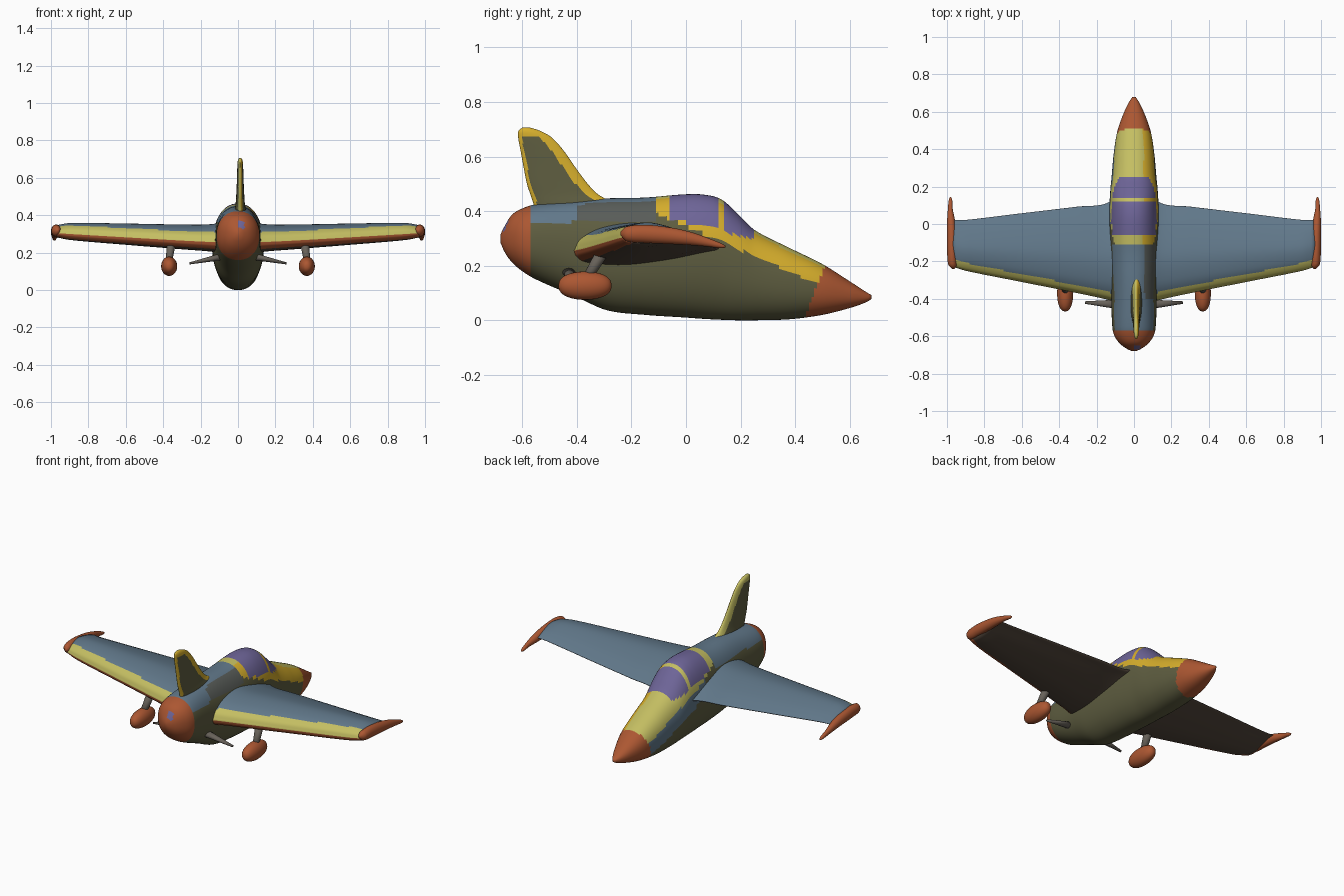
import bpy, bmesh, math
from mathutils import Vector

if "Cube" in bpy.data.objects:
    bpy.data.objects.remove(bpy.data.objects["Cube"])

# Palette (screen values converted to linear)
def lin(v):
    v /= 255
    return v / 12.92 if v < 0.04045 else ((v + 0.055) / 1.055) ** 2.4

PALETTE = [("steel blue", (97, 120, 138)), ("olive", (94, 93, 64)),
           ("pale yellow", (196, 190, 98)), ("gold", (214, 174, 44)),
           ("rust orange", (172, 87, 50)), ("violet glass", (110, 101, 152)),
           ("dark umber", (84, 72, 61)), ("warm grey", (104, 98, 90)),
           ("slate", (88, 92, 88))]
MATS = []
for label, rgb in PALETTE:
    m = bpy.data.materials.new(label)
    m.diffuse_color = (*[lin(c) for c in rgb], 1)
    m.use_nodes = True
    m.node_tree.nodes["Principled BSDF"].inputs["Base Color"].default_value = m.diffuse_color
    MATS.append(m)
BLUE, OLIVE, PALE, GOLD, ORANGE, GLASS, UMBER, GREY, SLATE = range(9)


def curve(points, t):
    """Smooth interpolation through rows (t, a, b, ...)."""
    n = len(points)
    i = 0
    while i < n - 2 and t > points[i + 1][0]:
        i += 1
    p, q = points[i], points[i + 1]
    o, r = points[max(i - 1, 0)], points[min(i + 2, n - 1)]
    h = q[0] - p[0]
    u = min(max((t - p[0]) / h, 0), 1)
    out = []
    for k in range(1, len(p)):
        m0 = (q[k] - o[k]) / (q[0] - o[0]) * h
        m1 = (r[k] - p[k]) / (r[0] - p[0]) * h
        out.append((2*u**3 - 3*u*u + 1) * p[k] + (u**3 - 2*u*u + u) * m0
                   + (3*u*u - 2*u**3) * q[k] + (u**3 - u*u) * m1)
    return out


def loft(name, rings, rule):
    """Skin closed rings, cap both ends, colour faces by rule(centre, normal)."""
    bm = bmesh.new()
    rows = [[bm.verts.new(p) for p in ring] for ring in rings]
    n = len(rows[0])
    for a, b in zip(rows, rows[1:]):
        for j in range(n):
            bm.faces.new((a[j], a[(j + 1) % n], b[(j + 1) % n], b[j]))
    bm.faces.new(rows[0])
    bm.faces.new(rows[-1])
    bmesh.ops.recalc_face_normals(bm, faces=bm.faces)
    bm.normal_update()
    me = bpy.data.meshes.new(name)
    for m in MATS:
        me.materials.append(m)
    for f in bm.faces:
        f.material_index = rule(f.calc_center_median(), f.normal)
        f.smooth = True
    bm.to_mesh(me)
    bm.free()
    ob = bpy.data.objects.new(name, me)
    bpy.context.collection.objects.link(ob)
    return ob


def oval(x, y, z, rx, rz, n=48, power=2.0):
    ring = []
    for j in range(n):
        a = 2 * math.pi * j / n
        c, s = math.cos(a), math.sin(a)
        ring.append(Vector((x + rx * math.copysign(abs(c) ** (2 / power), c), y,
                            z + rz * math.copysign(abs(s) ** (2 / power), s))))
    return ring


def rod(name, a, b, ra, rb, colour, flat=1.0):
    a, b = Vector(a), Vector(b)
    d = (b - a).normalized()
    u = d.cross(Vector((0, 1, 0))).normalized()
    v = d.cross(u)
    ang = [2 * math.pi * j / 16 for j in range(16)]
    rings = [[p + u * r * flat * math.cos(t) + v * r * math.sin(t) for t in ang]
             for p, r in ((a, ra), (a.lerp(b, 0.5), (ra + rb) / 2), (b, rb))]
    return loft(name, rings, lambda c, n: colour)


# Fuselage: y, bottom z, top z, half width
BODY = [(-0.68, 0.285, 0.315, 0.012), (-0.665, 0.25, 0.345, 0.042), (-0.64, 0.215, 0.385, 0.075),
        (-0.60, 0.18, 0.41, 0.104), (-0.55, 0.15, 0.425, 0.116), (-0.4, 0.085, 0.44, 0.122),
        (-0.29, 0.037, 0.447, 0.13), (-0.15, 0.02, 0.45, 0.137), (0.0, 0.01, 0.462, 0.137),
        (0.07, 0.005, 0.46, 0.134), (0.13, 0.002, 0.443, 0.13), (0.19, 0.0, 0.39, 0.126),
        (0.25, 0.0, 0.332, 0.12), (0.38, 0.004, 0.265, 0.108), (0.5, 0.02, 0.206, 0.088),
        (0.6, 0.045, 0.143, 0.052), (0.66, 0.066, 0.104, 0.022), (0.68, 0.078, 0.092, 0.008)]


def body_rule(c, n):
    x, y, z = c
    if y < -0.57:
        return GLASS if y < -0.62 and 0 < x < 0.035 and 0.33 < z < 0.365 else ORANGE
    if y > 0.43 + 0.4 * z:
        return ORANGE
    edge = 0.345 - 0.44 * y
    if y > -0.11 and z > edge:
        pane = z > 0.36 - 0.25 * y
        if pane and (-0.06 < y < 0.115 or 0.14 < y < 0.25):
            return GLASS
        return GOLD if n.x > 0.45 else PALE
    if y <= -0.11 and z > 0.36:
        return SLATE if n.x > 0.55 and y > -0.4 else BLUE
    if x < 0 and y > 0 and z > edge - 0.09:
        return BLUE
    return OLIVE

rings = []
for i in range(137):
    y = -0.68 + 0.01 * i
    lo, hi, w = curve(BODY, y)
    rings.append(oval(0, y, (lo + hi) / 2, w, (hi - lo) / 2, 64, 2.2))
loft("fuselage", rings, body_rule)

# Wing sections: u round the section, x-span stations give lead, trail, z shift, thickness
SECTION = [(0, 0, 0.35), (1, 0.05, 0.64), (2, 0.2, 0.9), (3, 0.45, 1.0), (4, 0.75, 0.78),
           (5, 0.97, 0.48), (6, 1.0, 0.38), (7, 0.9, 0.3), (8, 0.65, 0.12), (9, 0.35, 0.0),
           (10, 0.1, 0.06), (11, 0.02, 0.2), (12, 0, 0.35)]
# x, leading y, trailing y, bottom z, top z
SPAN = [(0.06, -0.43, 0.19, 0.19, 0.37), (0.14, -0.405, 0.11, 0.205, 0.352), (0.3, -0.37, 0.09, 0.218, 0.35),
        (0.6, -0.31, 0.055, 0.242, 0.355), (0.9, -0.25, 0.02, 0.268, 0.358), (0.97, -0.228, 0.02, 0.282, 0.346)]

for s, side in ((1, "right"), (-1, "left")):
    def wing_rule(c, n):
        lead = curve(SPAN, abs(c.x))[0]
        near = c.y - lead
        if n.z > 0.05:
            return PALE if near < 0.042 else BLUE
        return ORANGE if near < 0.03 else UMBER

    rings = []
    for i in range(41):
        x = 0.06 + 0.91 * i / 40
        ly, ty, lo, hi = curve(SPAN, x)
        rings.append([Vector((s * x, ly + (ty - ly) * a, lo + (hi - lo) * b))
                      for a, b in (curve(SECTION, 12 * j / 72) for j in range(72))])
    loft(side + "_wing", rings, wing_rule)

    # Drooping wing tip: y, x, z, half width, half height
    TIP = [(-0.24, 0.965, 0.318, 0.006, 0.006), (-0.22, 0.97, 0.317, 0.022, 0.026),
           (-0.15, 0.973, 0.317, 0.026, 0.033), (-0.05, 0.975, 0.309, 0.025, 0.03),
           (0.02, 0.978, 0.299, 0.021, 0.024), (0.08, 0.982, 0.286, 0.013, 0.016),
           (0.13, 0.981, 0.273, 0.009, 0.009), (0.145, 0.981, 0.27, 0.003, 0.003)]
    rings = []
    for i in range(40):
        y = -0.24 + 0.385 * i / 39
        x, z, rx, rz = curve(TIP, y)
        rings.append(oval(s * x, y, z, rx, rz, 24))
    loft(side + "_wing_tip", rings, lambda c, n: ORANGE)

    # Wheel fairing, strut and small lower spike
    rings = []
    for i in range(25):
        a = math.pi * (0.02 + 0.96 * i / 24)
        r = math.sin(a) ** 0.8
        rings.append(oval(s * 0.368, -0.37 - 0.097 * math.cos(a), 0.127, 0.043 * r, 0.052 * r, 24))
    loft(side + "_wheel_fairing", rings, lambda c, n: ORANGE)
    rod(side + "_wheel_strut", (s * 0.37, -0.365, 0.15), (s * 0.355, -0.30, 0.26), 0.017, 0.024, GREY)
    rod(side + "_lower_spike", (s * 0.08, -0.43, 0.18), (s * 0.26, -0.42, 0.142), 0.026, 0.007, GREY, 0.75)

# Tail fin: z, front y, rear y, half thickness
FIN = [(0.39, -0.55, -0.21, 0.034), (0.43, -0.56, -0.265, 0.03), (0.46, -0.57, -0.32, 0.025),
       (0.5, -0.583, -0.36, 0.022), (0.56, -0.595, -0.405, 0.019), (0.62, -0.606, -0.447, 0.017),
       (0.67, -0.615, -0.492, 0.015), (0.695, -0.614, -0.535, 0.012), (0.706, -0.6, -0.57, 0.005)]


def fin_rule(c, n):
    front, rear, _ = curve(FIN, c.z)
    if c.z > 0.672 or rear - c.y < 0.045 or c.y - front < 0.014:
        return GOLD if n.x > 0.3 else PALE
    return OLIVE

rings = []
for i in range(50):
    z = 0.39 + 0.316 * i / 49
    front, rear, t = curve(FIN, z)
    rings.append([Vector((0.012 + p.x, p.z, z))
                  for p in oval(0, 0, (front + rear) / 2, t, (rear - front) / 2, 64)])
loft("tail_fin", rings, fin_rule)
